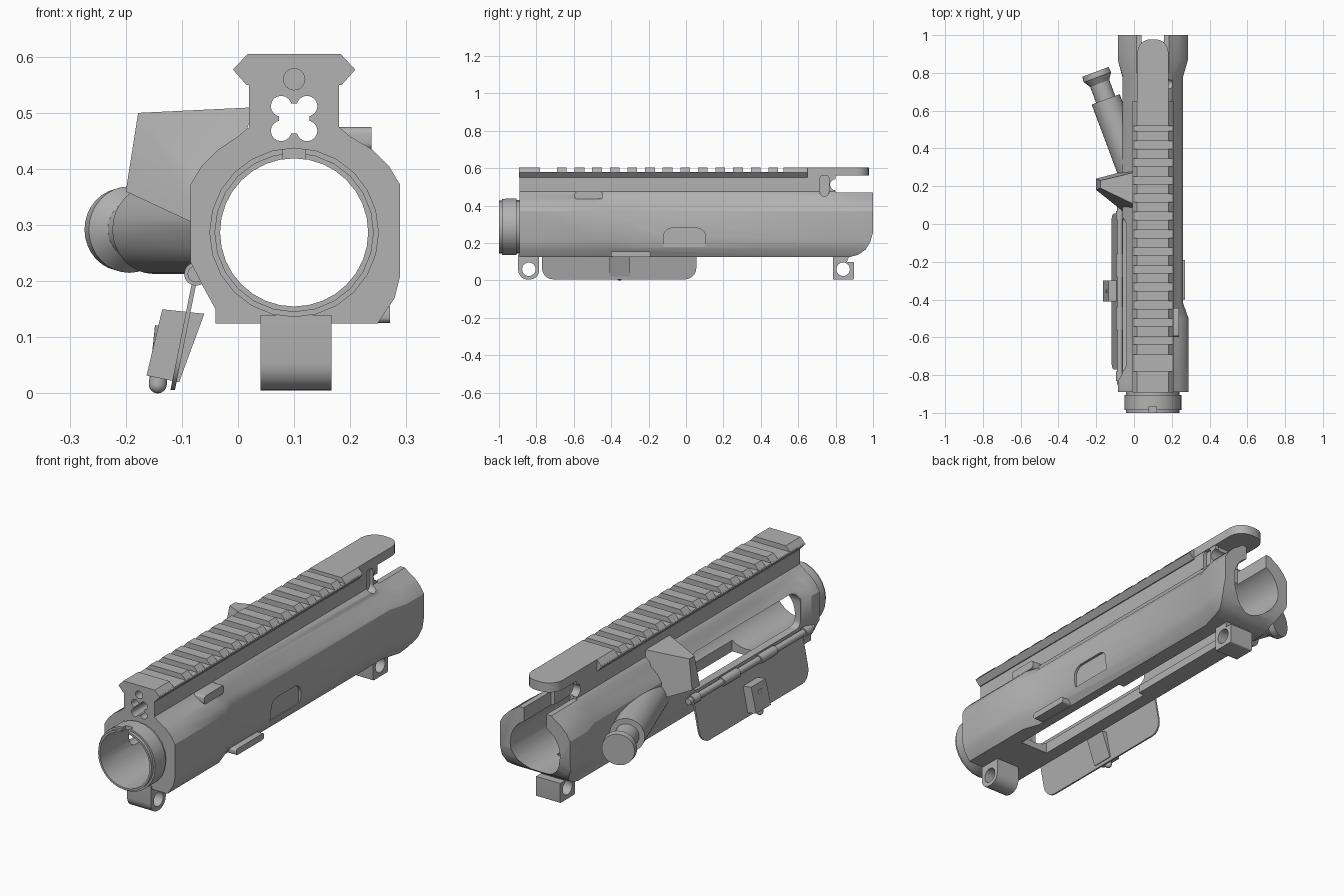
import bpy, bmesh, math
from mathutils import Vector

if "Cube" in bpy.data.objects:
    bpy.data.objects.remove(bpy.data.objects["Cube"])

CX, CZ = 0.10, 0.287          # bore centre
metal = bpy.data.materials.new("grey metal")
metal.diffuse_color = (0.45, 0.45, 0.45, 1)
metal.use_nodes = True
metal.node_tree.nodes["Principled BSDF"].inputs["Base Color"].default_value = metal.diffuse_color


def finish(name, bm):
    bmesh.ops.recalc_face_normals(bm, faces=bm.faces[:])
    me = bpy.data.meshes.new(name)
    bm.to_mesh(me)
    bm.free()
    me.materials.append(metal)
    ob = bpy.data.objects.new(name, me)
    bpy.context.collection.objects.link(ob)
    return ob


def prism(name, pts, axis, a, b):
    """Extrude a 2D outline along an axis from a to b."""
    bm = bmesh.new()
    put = {'x': lambda p, t: (t, p[0], p[1]),
           'y': lambda p, t: (p[0], t, p[1]),
           'z': lambda p, t: (p[0], p[1], t)}[axis]
    lo = [bm.verts.new(put(p, a)) for p in pts]
    hi = [bm.verts.new(put(p, b)) for p in pts]
    bm.faces.new(lo)
    bm.faces.new(hi)
    for i in range(len(pts)):
        j = (i + 1) % len(pts)
        bm.faces.new((lo[i], lo[j], hi[j], hi[i]))
    return finish(name, bm)


def rounded(u0, u1, v0, v1, radii, n=5):
    """Rounded rectangle; radii start at the lower left, anticlockwise."""
    out = []
    for k, (u, v, su, sv) in enumerate(((u0, v0, 1, 1), (u1, v0, -1, 1),
                                        (u1, v1, -1, -1), (u0, v1, 1, -1))):
        r = radii[k]
        if r == 0:
            out.append((u, v))
            continue
        for i in range(n + 1):
            t = math.radians(180 + 90 * k + 90 * i / n)
            out.append((u + su * r + r * math.cos(t), v + sv * r + r * math.sin(t)))
    return out


def box(name, x0, x1, y0, y1, z0, z1):
    return prism(name, [(x0, y0), (x1, y0), (x1, y1), (x0, y1)], 'z', z0, z1)


def rod(name, p, q, r1, r2=None, n=24):
    p, q = Vector(p), Vector(q)
    bm = bmesh.new()
    bmesh.ops.create_cone(bm, cap_ends=True, segments=n, radius1=r1,
                          radius2=r1 if r2 is None else r2, depth=(q - p).length)
    rot = (q - p).to_track_quat('Z', 'Y').to_matrix().to_4x4()
    bmesh.ops.transform(bm, matrix=rot, verts=bm.verts)
    bmesh.ops.translate(bm, vec=(p + q) / 2, verts=bm.verts)
    return finish(name, bm)


def combine(target, other, op):
    m = target.modifiers.new("bool", 'BOOLEAN')
    m.operation, m.solver, m.object = op, 'EXACT', other
    bpy.context.view_layer.objects.active = target
    bpy.ops.object.modifier_apply(modifier=m.name)
    bpy.data.objects.remove(other, do_unlink=True)


# Receiver body: one cross-section lofted through several widths
def section(wr, wl):
    right = [(.08, .565), (.08, .475), (.10, .458), (wr - .05, .435), (wr - .02, .405),
             (wr, .372), (wr, .21), (wr - .01, .17), (wr - .04, .125)]
    left = [(-.14, .125), (-.14, .15), (-.162, .19), (-wl, .235), (-wl, .372),
            (-wl + .02, .405), (-wl + .05, .435), (-.10, .458), (-.08, .475), (-.08, .565)]
    return [(CX + x, z) for x, z in right + left]


stations = [(-.89, .189, .185), (-.83, .189, .185), (-.79, .189, .16), (-.5, .189, .16),
            (-.42, .16, .16), (.78, .16, .16), (.87, .186, .186), (1.0, .186, .186)]
bm = bmesh.new()
rings = [[bm.verts.new((x, y, z)) for x, z in section(wr, wl)] for y, wr, wl in stations]
for a, b in zip(rings, rings[1:]):
    for i in range(len(a)):
        j = (i + 1) % len(a)
        bm.faces.new((a[i], a[j], b[j], b[i]))
bm.faces.new(rings[0])
bm.faces.new(rings[-1])
body = finish("receiver_body", bm)

# Shell deflector wedge
bm = bmesh.new()
for p in ((-.178, .19, .5), (-.178, .23, .5), (.03, .09, .51), (.03, .28, .51),
          (-.2, .18, .36), (-.2, .24, .36), (-.05, .06, .29), (-.05, .28, .29)):
    bm.verts.new(p)
bmesh.ops.convex_hull(bm, input=bm.verts[:])
deflector = finish("deflector", bm)

# Angled push-button housing
end = Vector((-.15, .66, .292))
axis = Vector((-.35, .937, 0)).normalized()

rail = [(-.085, .55), (.085, .55), (.109, .577), (.106, .581), (-.106, .581), (-.109, .577)]
adds = [
    deflector,
    rod("button_housing", end - axis * .47, end, .079, n=32),
    prism("rail_base", [(CX + x, z) for x, z in rail], 'y', -.892, .65),
    # threaded nose
    rod("nose_core", (CX, -1, CZ), (CX, -.85, CZ), .142),
    rod("nose_band", (CX, -.985, CZ), (CX, -.905, CZ), .151),
    # pin lugs below
    prism("front_lug", rounded(-.897, -.785, .005, .14, (.05, .05, 0, 0)), 'x', .04, .167),
    prism("rear_lug", rounded(.785, .897, .005, .14, (.006, .006, 0, 0)), 'x', .04, .167),
    # raised pads on the right side
    prism("upper_pad", rounded(-.595, -.445, .435, .475, (.012,) * 4), 'x', .17, .238),
    prism("lower_pad", rounded(-.40, -.19, .126, .156, (.01,) * 4), 'x', .2, .271),
]
for a in adds:
    combine(body, a, 'UNION')

cuts = [
    rod("bore", (CX, -1.1, CZ), (CX, 1.1, CZ), .132, n=32),
    box("gas_hole", CX - .027, CX + .027, -1.1, 1.1, .463, .517),
    rod("rail_hole", (CX, -.95, .56), (CX, -.8, .56), .019),
    # rear opening
    box("handle_slot", -.3, .4, .8, 1.1, .47, .7),
    rod("slot_end", (-.3, .8, .512), (.4, .8, .512), .03, n=16),
    box("rear_channel", .04, .16, .795, 1.1, .35, .6),
    box("handle_channel", .06, .14, .2, .82, .38, .52),
    prism("rear_round", [(.86, .10), (.87, .124), (.92, .137), (.96, .165), (.985, .205),
                         (1.001, .26), (1.1, .26), (1.1, .1)], 'x', -.3, .4),
    # side port and bottom openings
    prism("port", rounded(-.78, .035, .235, .405, (.03, .03, .05, .05)), 'x', -.15, .05),
    box("bottom_front", .025, .175, -.6, .1, .1, .22),
    box("bottom_rear", .055, .145, .05, .77, .1, .2),
    # shallow recesses on the right side
    prism("arch", rounded(-.12, .105, .18, .28, (0, 0, .045, .045)), 'x', .248, .4),
    prism("pill", rounded(.715, .765, .45, .565, (.024,) * 4), 'x', .163, .4),
    box("nose_notch", .08, .12, -1.1, -.965, .40, .46),
]
for sx in (-1, 1):
    for sz in (-1, 1):
        x, z = CX + sx * .023, .49 + sz * .022
        cuts.append(rod("gas_lobe", (x, -1.1, z), (x, 1.1, z), .0185, n=16))
for y in (-.84, .84):
    cuts.append(rod("pin_hole", (-.1, y, .06), (.3, y, .06), .036))
for c in cuts:
    combine(body, c, 'DIFFERENCE')

# Top rail teeth and rear plate
tooth = [(CX + x, z) for x, z in ((-.108, .578), (.108, .578), (.083, .605), (-.083, .605))]
spans = [(-.892, -.78), (.52, .65)] + [(-.69 + .0942 * i, -.638 + .0942 * i) for i in range(13)]
for a, b in spans:
    prism("rail_tooth", tooth, 'y', a, b)
prism("rear_top_plate", rounded(.018, .182, .62, .978, (0, 0, .07, .07)), 'z', .56, .605)

# Push button
rod("button_neck", end - axis * .02, end + axis * .12, .054)
rod("button_flare", end + axis * .09, end + axis * .125, .054, .077, 32)
rod("button_cap", end + axis * .125, end + axis * .155, .077, .074, 32)

# Hinge rod with collars
hx, hz = -.075, .213
rod("hinge_rod", (hx, -.85, hz), (hx, .09, hz), .015, n=16)
for a, b in ((-.83, -.78), (-.56, -.44), (-.28, -.16), (.02, .07)):
    rod("hinge_collar", (hx, a, hz), (hx, b, hz), .021, n=16)

# Open dust cover hanging from the hinge
cover = prism("dust_cover", rounded(-.77, .055, .006, .213, (.06, .06, 0, 0)), 'x', hx - .004, hx + .004)
for v in cover.data.vertices:
    v.co.x += (v.co.z - hz) * .2
prism("cover_latch", [(-.135, .15), (-.06, .142), (-.105, .02), (-.163, .032)], 'y', -.41, -.30)
rod("latch_pin", (-.132, -.355, .12), (-.143, -.355, .016), .016, n=16)
bm = bmesh.new()
bmesh.ops.create_uvsphere(bm, u_segments=16, v_segments=8, radius=.016)
bmesh.ops.translate(bm, vec=(-.143, -.355, .016), verts=bm.verts)
finish("latch_pin_tip", bm)

# Smooth curves, keep edges sharp
bpy.ops.object.select_all(action='SELECT')
bpy.ops.object.shade_smooth_by_angle(angle=math.radians(30))
